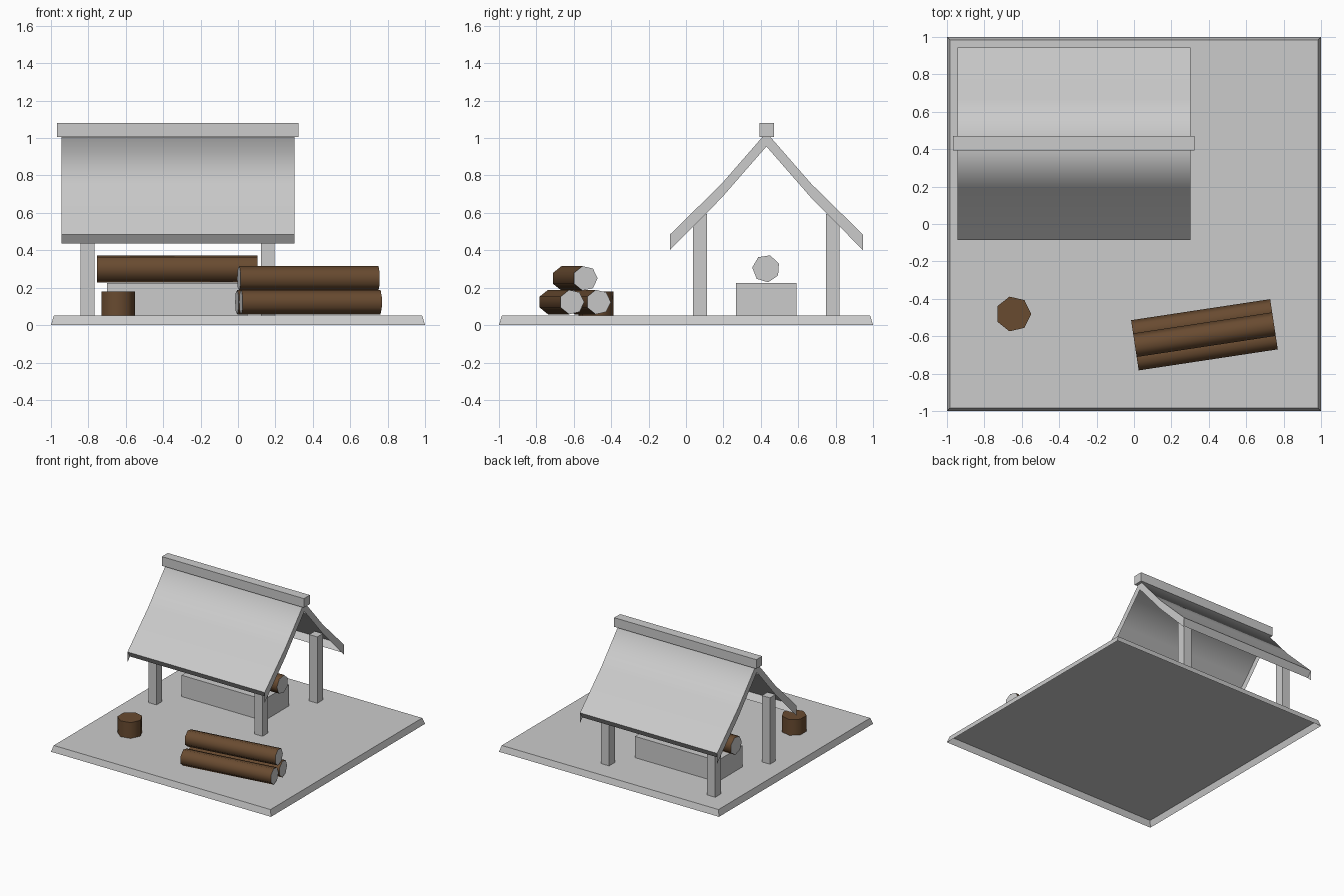
import bpy, bmesh
from math import sin, cos, radians, tau
from mathutils import Matrix, Vector

if "Cube" in bpy.data.objects:
    bpy.data.objects.remove(bpy.data.objects["Cube"])

bark = bpy.data.materials.new("bark")
bark.diffuse_color = (0.14, 0.07, 0.03, 1)
bark.use_nodes = True
bark.node_tree.nodes["Principled BSDF"].inputs["Base Color"].default_value = bark.diffuse_color
cut_wood = bpy.data.materials.new("cut_wood")
cut_wood.diffuse_color = (0.8, 0.8, 0.8, 1)
cut_wood.use_nodes = True
cut_wood.node_tree.nodes["Principled BSDF"].inputs["Base Color"].default_value = cut_wood.diffuse_color


def finish(name, bm, smooth=None, mats=()):
    me = bpy.data.meshes.new(name)
    bm.to_mesh(me)
    bm.free()
    ob = bpy.data.objects.new(name, me)
    bpy.context.collection.objects.link(ob)
    for m in mats:
        me.materials.append(m)
    if smooth:
        bpy.ops.object.select_all(action='DESELECT')
        ob.select_set(True)
        bpy.context.view_layer.objects.active = ob
        bpy.ops.object.shade_smooth_by_angle(angle=radians(smooth))
    return ob


def drop_bottom(bm):
    bm.normal_update()
    bottom = [f for f in bm.faces if f.normal.z < -0.9]
    bmesh.ops.delete(bm, geom=bottom, context='FACES_ONLY')


def box(name, x0, x1, y0, y1, z0, z1, inset=0, open_bottom=True):
    bm = bmesh.new()
    bmesh.ops.create_cube(bm, size=1)
    for v in bm.verts:
        top = v.co.z > 0
        d = inset if top else 0
        v.co = (x1 - d if v.co.x > 0 else x0 + d,
                y1 - d if v.co.y > 0 else y0 + d, z1 if top else z0)
    if open_bottom:
        drop_bottom(bm)
    return finish(name, bm)


def log(name, center, r, length, matrix, start=0, cap=1, open_bottom=False):
    """Seven-sided prism along local z; matrix turns it into place."""
    bm = bmesh.new()
    rings = [[bm.verts.new((r * cos(start + i * tau / 7), r * sin(start + i * tau / 7), z))
              for i in range(7)] for z in (-length / 2, length / 2)]
    for i in range(7):
        j = (i + 1) % 7
        bm.faces.new((rings[0][i], rings[0][j], rings[1][j], rings[1][i]))
    bm.faces.new(rings[0][::-1]).material_index = cap
    bm.faces.new(rings[1]).material_index = cap
    bm.transform(Matrix.Translation(center) @ matrix)
    if open_bottom:
        drop_bottom(bm)
    return finish(name, bm, 60, (bark, cut_wood))


# Ground slab with sloping rim, open underneath
box("ground_slab", -1, 1, -1, 1, 0, 0.05, 0.015)

# Four posts
for sx, x in (("left", -0.841), ("right", 0.123)):
    for sy, y in (("front", 0.038), ("back", 0.749)):
        box(f"{sy}_{sx}_post", x, x + 0.073, y, y + 0.073, 0.05, 0.595)

# Roof: one bent sheet, tucked-under eaves and thin gable edges
RX0, RX1, YC = -0.945, 0.302, 0.43
outer = [(0.515, 0.485), (0.24, 0.755), (0, 1.03)]
inner = [(0.515, 0.402), (0.24, 0.68), (0, 0.955)]


def strip(name, pts, smooth=None):
    """Sheet through (y, z) points, running front to back, facing up."""
    bm = bmesh.new()
    rows = [[bm.verts.new((x, YC + y, z)) for x in (RX0, RX1)] for y, z in pts]
    for a, b in zip(rows, rows[1:]):
        bm.faces.new((a[0], a[1], b[1], b[0]))
    return finish(name, bm, smooth)


strip("roof_sheet", [(-y, z) for y, z in outer] + outer[1::-1], 170)
strip("front_eave", [(-0.482, 0.435), (-0.515, 0.485)])
strip("back_eave", [(0.515, 0.485), (0.482, 0.435)])
for side, s in (("front", -1), ("back", 1)):
    for end, x in (("left", RX0), ("right", RX1)):
        bm = bmesh.new()
        o = [bm.verts.new((x, YC + s * y, z)) for y, z in outer]
        n = [bm.verts.new((x, YC + s * y, z)) for y, z in inner]
        for i in range(2):
            f = bm.faces.new((o[i], o[i + 1], n[i + 1], n[i]))
            f.normal_update()
            if f.normal.x * x < 0:
                f.normal_flip()
        finish(f"{side}_{end}_gable_edge", bm)

# Ridge beam
box("ridge_beam", -0.968, 0.324, 0.393, 0.47, 1.005, 1.08, open_bottom=False)

# Work block with a log on top
box("work_block", -0.70, 0.05, 0.267, 0.592, 0.05, 0.225)
along_x = Matrix(((0, 0, 1, 0), (1, 0, 0, 0), (0, 1, 0, 0), (0, 0, 0, 1)))
log("block_log", (-0.325, 0.428, 0.302), 0.074, 0.86, along_x, radians(21.5))

# Stacked log pile, turned slightly
turn = Matrix.Rotation(radians(8.6), 4, 'Z')
for name, off, z in (("pile_log_front", -0.0725, 0.123),
                     ("pile_log_back", 0.0715, 0.123),
                     ("pile_log_top", 0, 0.25)):
    c = Vector((0.377, -0.595, z)) + turn @ Vector((0, off, 0))
    log(name, c, 0.067, 0.752, turn @ along_x)

# Chopping stump
log("stump", (-0.645, -0.481, 0.115), 0.095, 0.13, Matrix.Identity(4), 0, 0, True)
